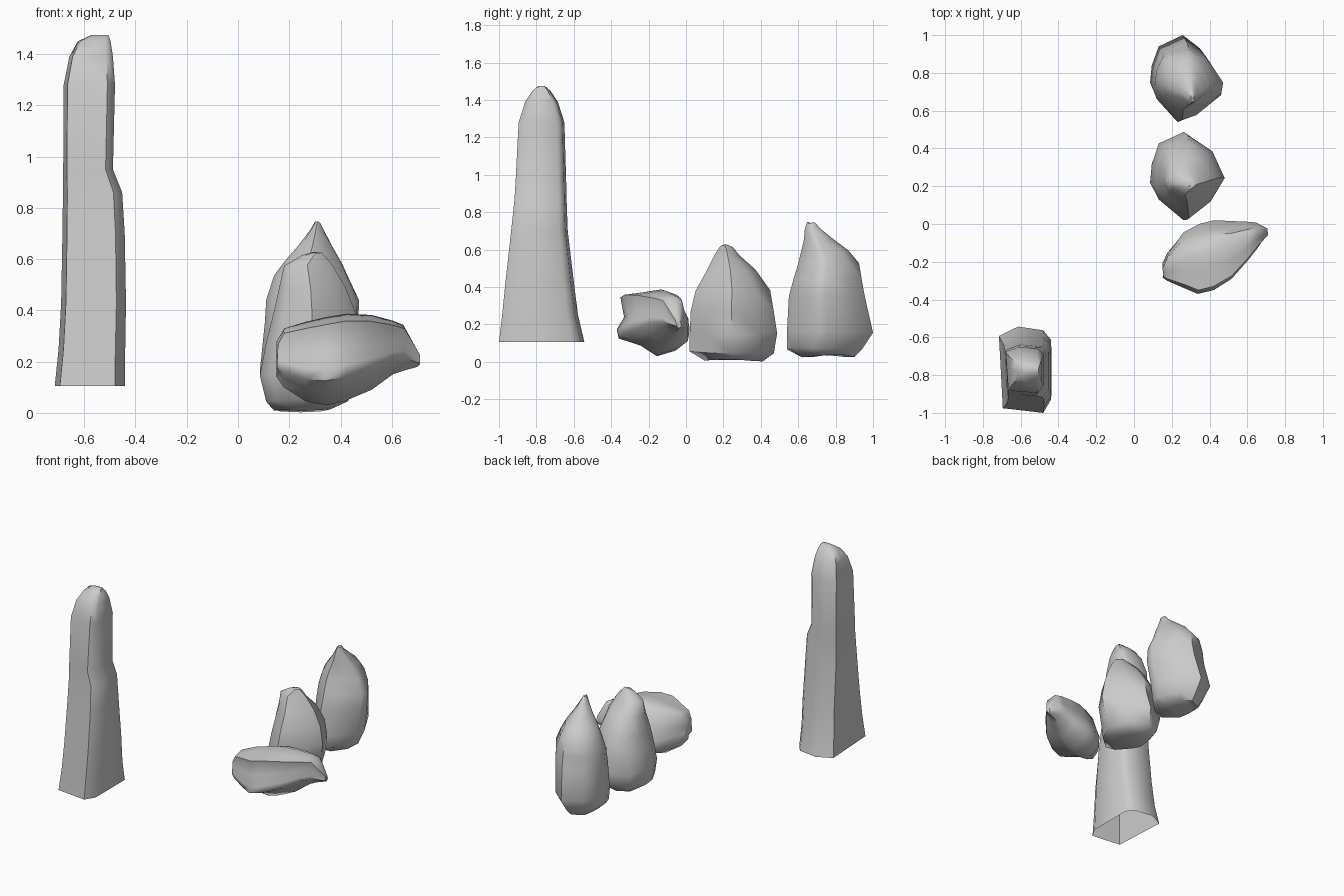
import bpy, bmesh, random
from mathutils import Vector

random.seed(4)


def loft(name, outline, rings, axis='Z', jitter=0.0, cap_start=True, angle=0.9):
    """Stretch an outline to each ring's box: (level, a0, a1, b0, b1)."""
    us = [p[0] for p in outline]
    vs = [p[1] for p in outline]
    u0, du, v0, dv = min(us), max(us) - min(us), min(vs), max(vs) - min(vs)
    bm = bmesh.new()
    loops = []
    for level, a0, a1, b0, b1 in rings:
        loop = []
        for u, v in outline:
            a = a0 + (u - u0) / du * (a1 - a0)
            b = b0 + (v - v0) / dv * (b1 - b0)
            h = level + random.uniform(-jitter, jitter)
            loop.append(bm.verts.new((a, b, h) if axis == 'Z' else (h, a, b)))
        loops.append(loop)
    n = len(outline)
    for lo, hi in zip(loops, loops[1:]):
        for i in range(n):
            j = (i + 1) % n
            bm.faces.new((lo[i], lo[j], hi[j], hi[i]))
    if cap_start:
        bm.faces.new(loops[0][::-1])
    bm.faces.new(loops[-1])
    bmesh.ops.triangulate(bm, faces=[f for f in bm.faces if len(f.verts) > 4])
    bmesh.ops.recalc_face_normals(bm, faces=bm.faces)
    me = bpy.data.meshes.new(name)
    bm.to_mesh(me)
    bm.free()
    ob = bpy.data.objects.new(name, me)
    bpy.context.collection.objects.link(ob)
    bpy.ops.object.select_all(action='DESELECT')
    bpy.context.view_layer.objects.active = ob
    ob.select_set(True)
    bpy.ops.object.shade_smooth_by_angle(angle=angle)
    return ob


# Tall standing stone, open underneath
pillar_plan = [(-.71, -.59), (-.61, -.54), (-.48, -.56), (-.44, -.61), (-.44, -.93),
               (-.48, -1.0), (-.69, -.975), (-.70, -.78)]
loft("tall_pillar_rock", pillar_plan, [
    (.105, -.715, -.44, -1.0, -.543), (.25, -.70, -.44, -.983, -.577),
    (.43, -.69, -.437, -.965, -.60), (.70, -.685, -.442, -.935, -.632),
    (.86, -.683, -.452, -.918, -.638), (.95, -.682, -.488, -.912, -.64),
    (1.28, -.68, -.48, -.895, -.65), (1.39, -.658, -.488, -.86, -.685),
    (1.45, -.625, -.497, -.82, -.725), (1.475, -.57, -.505, -.79, -.755),
], cap_start=False)

# Middle upright boulder
middle_plan = [(.27, .49), (.41, .40), (.48, .25), (.40, .12), (.27, .02), (.13, .13),
               (.08, .22), (.09, .32), (.13, .43)]
loft("middle_boulder", middle_plan, [
    (.008, .14, .36, .10, .41), (.05, .11, .43, .02, .47), (.15, .085, .46, .02, .487),
    (.27, .11, .48, .025, .47), (.38, .135, .46, .05, .45), (.49, .16, .42, .11, .37),
    (.57, .18, .37, .155, .29), (.61, .25, .345, .18, .25), (.623, .29, .325, .19, .22),
], jitter=.006)

# Back upright boulder
back_plan = [(.27, 1.0), (.37, .93), (.47, .76), (.46, .69), (.32, .57), (.24, .54),
             (.12, .66), (.08, .75), (.09, .84), (.13, .94)]
loft("back_boulder", back_plan, [
    (.03, .15, .36, .60, .90), (.07, .11, .41, .54, .94), (.16, .085, .44, .54, 1.0),
    (.35, .105, .47, .55, .955), (.44, .11, .472, .575, .94), (.53, .14, .43, .60, .925),
    (.59, .18, .405, .615, .87), (.65, .235, .37, .63, .79), (.71, .28, .335, .635, .72),
    (.742, .30, .32, .645, .69),
], jitter=.006)

# Front boulder lying on its side, lofted along x
front_section = [(-.35, .36), (-.24, .375), (-.15, .39), (-.07, .36), (-.04, .26), (.01, .17),
                 (0, .10), (-.05, .06), (-.15, .03), (-.24, .09), (-.36, .13), (-.37, .18), (-.33, .25)]
loft("lying_boulder", front_section, [
    (.155, -.285, -.205, .14, .28), (.18, -.30, -.15, .10, .33), (.26, -.335, -.045, .045, .355),
    (.34, -.37, .00, .03, .373), (.42, -.35, .02, .045, .387), (.52, -.29, .015, .09, .382),
    (.60, -.19, .012, .15, .36), (.65, -.13, .008, .165, .343), (.705, -.06, -.025, .18, .23),
], axis='X', jitter=.006)
